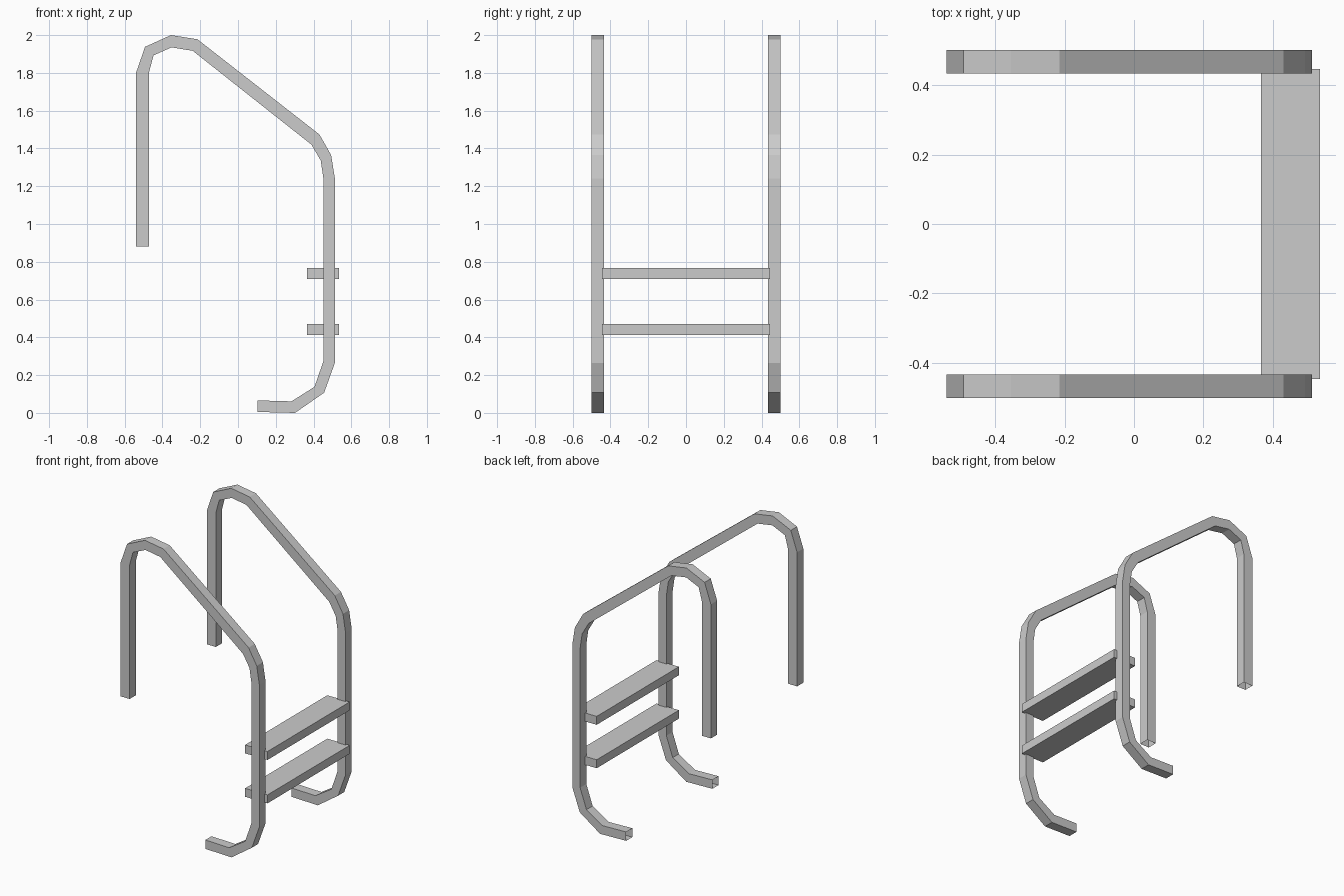
import bpy, bmesh

if "Cube" in bpy.data.objects:
    bpy.data.objects.remove(bpy.data.objects["Cube"])

# Rail side profile: (outer x, z, inner x, z) from grab post over the top to the foot
PROFILE = [
    (-0.54, 0.88, -0.472, 0.88), (-0.54, 1.80, -0.472, 1.80),
    (-0.492, 1.938, -0.447, 1.893), (-0.355, 2.0, -0.352, 1.935),
    (-0.215, 1.978, -0.24, 1.917), (0.431, 1.474, 0.389, 1.42),
    (0.493, 1.365, 0.438, 1.336), (0.513, 1.24, 0.453, 1.235),
    (0.513, 0.265, 0.453, 0.276), (0.456, 0.107, 0.405, 0.138),
    (0.302, 0.0, 0.283, 0.061), (0.103, 0.005, 0.103, 0.066),
]
Y_IN, Y_OUT = 0.434, 0.501


def make_object(name, bm):
    bmesh.ops.recalc_face_normals(bm, faces=bm.faces)
    mesh = bpy.data.meshes.new(name)
    bm.to_mesh(mesh)
    bm.free()
    obj = bpy.data.objects.new(name, mesh)
    bpy.context.collection.objects.link(obj)
    return obj


# Pair of bent square-tube rails, open at both ends
bm = bmesh.new()
rings = [[bm.verts.new(p) for p in ((ox, Y_IN, oz), (ox, Y_OUT, oz),
                                    (ix, Y_OUT, iz), (ix, Y_IN, iz))]
         for ox, oz, ix, iz in PROFILE]
for a, b in zip(rings, rings[1:]):
    for i in range(4):
        j = (i + 1) % 4
        bm.faces.new((a[i], a[j], b[j], b[i]))
rails = make_object("handrails", bm)
mirror = rails.modifiers.new("mirror", 'MIRROR')
mirror.use_axis = (False, True, False)

# Two flat treads between the rails
for name, z in (("lower_step", 0.441), ("upper_step", 0.739)):
    bm = bmesh.new()
    bmesh.ops.create_cube(bm, size=1)
    bmesh.ops.scale(bm, vec=(0.17, 0.892, 0.058), verts=bm.verts)
    bmesh.ops.translate(bm, vec=(0.451, 0, z), verts=bm.verts)
    make_object(name, bm)
